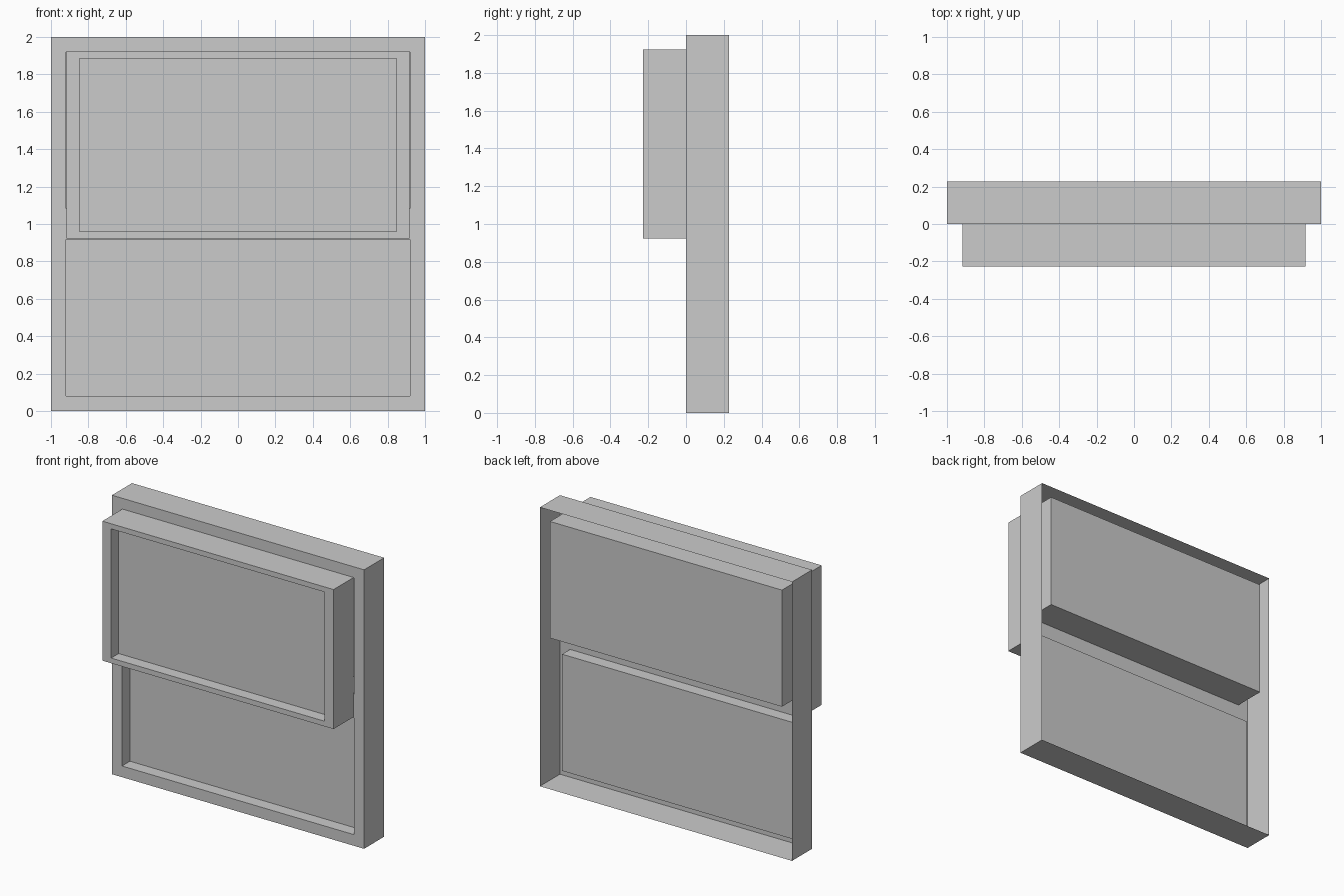
import bpy, bmesh
from mathutils import Vector

if "Cube" in bpy.data.objects:
    bpy.data.objects.remove(bpy.data.objects["Cube"])

DEPTH = 0.227


def shell(name, xs, zs, front, pockets):
    """Open-backed casing: front plate on a cut grid, rim extruded back,
    chosen rows of the middle column pushed in as pane pockets {row: depth}."""
    bm = bmesh.new()
    grid = [[bm.verts.new((x, front, z)) for x in xs] for z in zs]
    cells = {}
    for j in range(len(zs) - 1):
        for i in range(len(xs) - 1):
            cells[i, j] = bm.faces.new((grid[j][i], grid[j][i + 1],
                                        grid[j + 1][i + 1], grid[j + 1][i]))
    corner = cells[0, 0]
    rim = [e for e in bm.edges if e.is_boundary]

    # pane pockets
    for row, depth in pockets.items():
        old = list(cells[1, row].verts)
        new = [bm.verts.new(v.co + Vector((0, depth, 0))) for v in old]
        bm.faces.remove(cells[1, row])
        bm.faces.new(new)
        for k in range(4):
            n = (k + 1) % 4
            bm.faces.new((old[k], old[n], new[n], new[k]))

    # outer casing sides
    ret = bmesh.ops.extrude_edge_only(bm, edges=rim)
    moved = [g for g in ret["geom"] if isinstance(g, bmesh.types.BMVert)]
    bmesh.ops.translate(bm, verts=moved, vec=(0, DEPTH, 0))

    # consistent normals with the plate facing forward
    bmesh.ops.recalc_face_normals(bm, faces=bm.faces[:])
    corner.normal_update()
    if corner.normal.y > 0:
        bmesh.ops.reverse_faces(bm, faces=bm.faces[:])

    mesh = bpy.data.meshes.new(name)
    bm.to_mesh(mesh)
    bm.free()
    obj = bpy.data.objects.new(name, mesh)
    bpy.context.collection.objects.link(obj)
    return obj


# main window frame: shallow lower pane, full-depth upper pocket
shell("window_frame", (-1, -0.92, 0.92, 1), (0, 0.08, 0.916, 1.084, 1.92, 2),
      0, {1: 0.09, 3: DEPTH})

# raised upper sash in front of the frame
shell("upper_sash", (-0.917, -0.847, 0.847, 0.917), (0.923, 0.96, 1.886, 1.923),
      -DEPTH, {1: 0.085})
